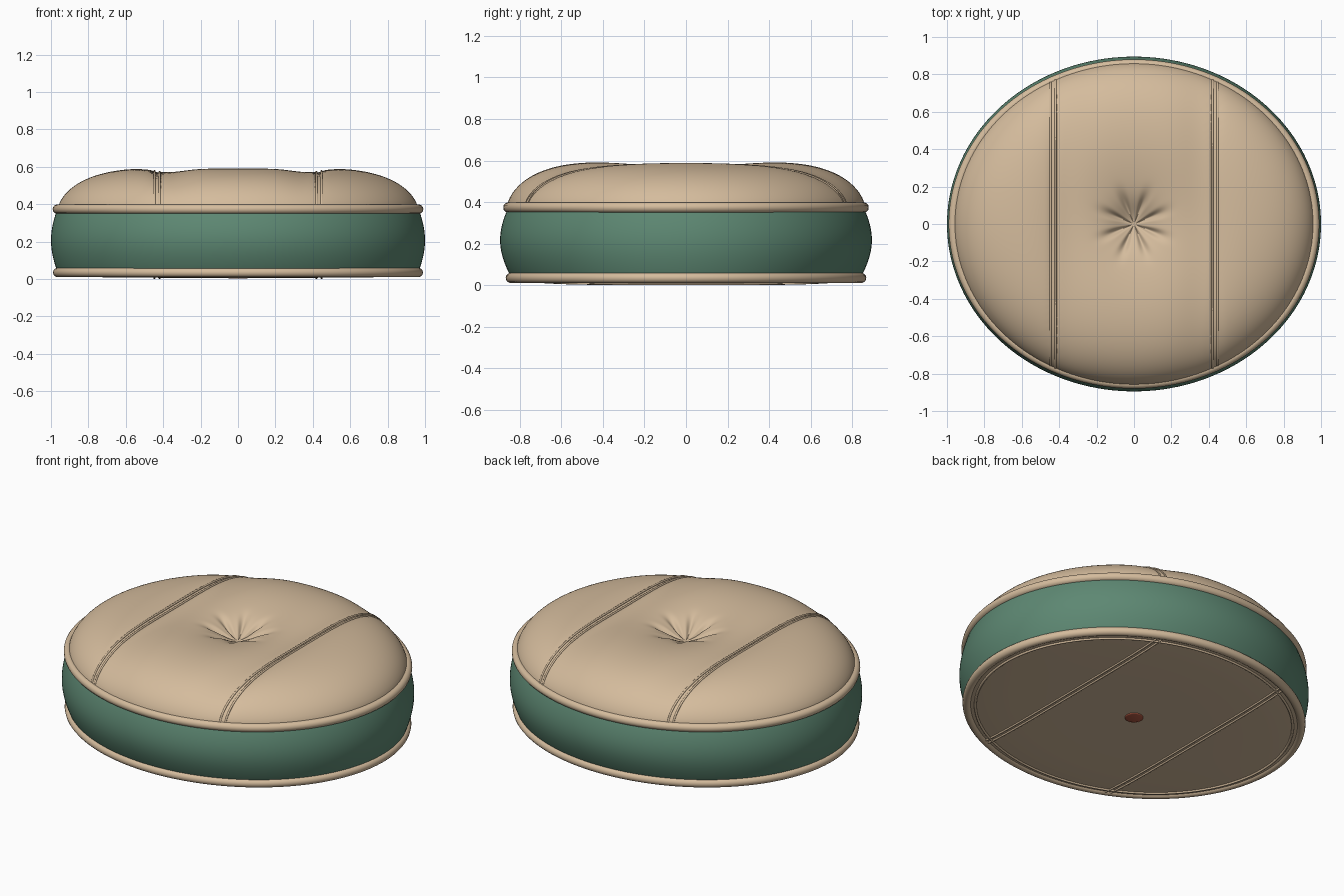
import bpy, bmesh
from math import sin, cos, pi, exp, sqrt, hypot, atan2

cube = bpy.data.objects.get("Cube")
if cube:
    bpy.data.objects.remove(cube, do_unlink=True)

SEGS = 160
SEAM_X = 0.433
TOP_A, TOP_B = 0.96, 0.86


def material(name, rgb):
    m = bpy.data.materials.new(name)
    m.use_nodes = True
    m.diffuse_color = (*rgb, 1)
    m.node_tree.nodes["Principled BSDF"].inputs["Base Color"].default_value = (*rgb, 1)
    return m


tan = material("tan_fabric", (0.66, 0.5, 0.335))
green = material("green_fabric", (0.11, 0.245, 0.17))
red = material("red_button", (0.44, 0.1, 0.055))


def loft(name, rings, mat, cap=False, loop=False):
    """Skin a list of rings of points, optionally capping the last or closing the tube."""
    bm = bmesh.new()
    rows = [[bm.verts.new(p) for p in ring] for ring in rings]
    pairs = list(zip(rows, rows[1:]))
    if loop:
        pairs.append((rows[-1], rows[0]))
    for a, b in pairs:
        n = len(a)
        for i in range(n):
            j = (i + 1) % n
            bm.faces.new((a[i], a[j], b[j], b[i]))
    if cap:
        bm.faces.new(rows[-1])
    bmesh.ops.recalc_face_normals(bm, faces=bm.faces)
    me = bpy.data.meshes.new(name)
    bm.to_mesh(me)
    bm.free()
    me.materials.append(mat)
    for p in me.polygons:
        p.use_smooth = True
    ob = bpy.data.objects.new(name, me)
    bpy.context.collection.objects.link(ob)
    return ob


def ellipse(a, b, z):
    """Ring of points; z is a height or a function of x and y."""
    pts = [(a * cos(2 * pi * i / SEGS), b * sin(2 * pi * i / SEGS)) for i in range(SEGS)]
    return [(x, y, z(x, y) if callable(z) else z) for x, y in pts]


def top_height(x, y):
    """Domed top with two seam valleys and a gathered, sunken middle."""
    r = min(1, hypot(x / TOP_A, y / TOP_B))
    dome = (1 - r ** 5) ** 0.65
    d = hypot(x, y)
    valley = 0.02 * exp(-((abs(x) - 0.37) / 0.12) ** 2)
    groove = 0.008 * exp(-((abs(x) - SEAM_X) / 0.02) ** 2)
    dip = 0.06 * exp(-(d / 0.11) ** 2) + 0.055 * exp(-(d / 0.28) ** 2)
    crease = ((1 - cos(8 * atan2(y, x))) / 2) ** 3
    crease *= 0.022 * exp(-((d - 0.11) / 0.07) ** 2)
    return 0.385 + dome * (0.215 - valley - groove - dip - crease)


def bottom_height(x, y):
    r = min(1, hypot(x / 0.95, y / 0.83))
    return 0.007 + 0.014 * r ** 6


# Puffed top and nearly flat underside
N = 72
steps = [1 - (1 - k / N) ** 2 if k > N else k / N for k in range(N, 0, -1)]
steps = [0.999, 0.994] + [s for s in steps if s < 0.99]
steps.insert(0, 1.0)
loft("top_panel", [ellipse(TOP_A * s, TOP_B * s, top_height) for s in steps], tan, cap=True)
loft("bottom_panel", [ellipse(0.95 * k / 16, 0.83 * k / 16, bottom_height)
                      for k in range(16, 0, -1)], tan, cap=True)

# Bulging side band
rings = []
for k in range(17):
    t = k / 16
    swell = sin(pi * t) ** 0.9 if 0 < t < 1 else 0
    rings.append(ellipse(0.965 + 0.035 * swell,
                         0.842 + 0.012 * t + 0.047 * swell, 0.04 + 0.335 * t))
loft("side_band", rings, green)


# Rounded piping around both edges
def piping(name, a, b, z, radius):
    loft(name, [ellipse(a + radius * cos(2 * pi * k / 14), b + radius * cos(2 * pi * k / 14),
                        z + radius * sin(2 * pi * k / 14)) for k in range(14)],
         tan, loop=True)


piping("top_piping", 0.966, 0.855, 0.374, 0.025)
piping("bottom_piping", 0.964, 0.843, 0.035, 0.025)
piping("bottom_inner_cord", 0.918, 0.798, 0.017, 0.007)


# Seam cords that follow the panels
def cord(name, x, a, b, height, radius, lift):
    reach = b * sqrt(1 - (x / a) ** 2) * 0.998
    rings = []
    for k in range(81):
        y = -reach * cos(pi * k / 80)
        z = height(x, y) + lift
        rings.append([(x + radius * cos(pi * q / 4), y, z + radius * sin(pi * q / 4))
                      for q in range(8)])
    loft(name, rings, tan, cap=True)


for side, label in ((-1, "right"), (1, "left")):
    for offset, place in ((-0.014, "inner"), (0.014, "outer")):
        x = side * (SEAM_X + offset)
        cord(f"{label}_top_seam_{place}", x, TOP_A, TOP_B, top_height, 0.006, 0.002)
        cord(f"{label}_bottom_seam_{place}", x, 0.95, 0.83, bottom_height, 0.006, -0.001)

# Sunken button on top, small flat one underneath
profile = [(0.07, 0.435), (0.083, 0.448), (0.085, 0.458), (0.081, 0.468),
           (0.068, 0.476), (0.045, 0.481), (0.015, 0.483)]
loft("top_button", [ellipse(r, r, z) for r, z in profile], red, cap=True)
loft("bottom_button", [ellipse(r, r, z) for r, z in ((0.05, 0.01), (0.05, 0.004), (0.045, 0.002))],
     red, cap=True)
